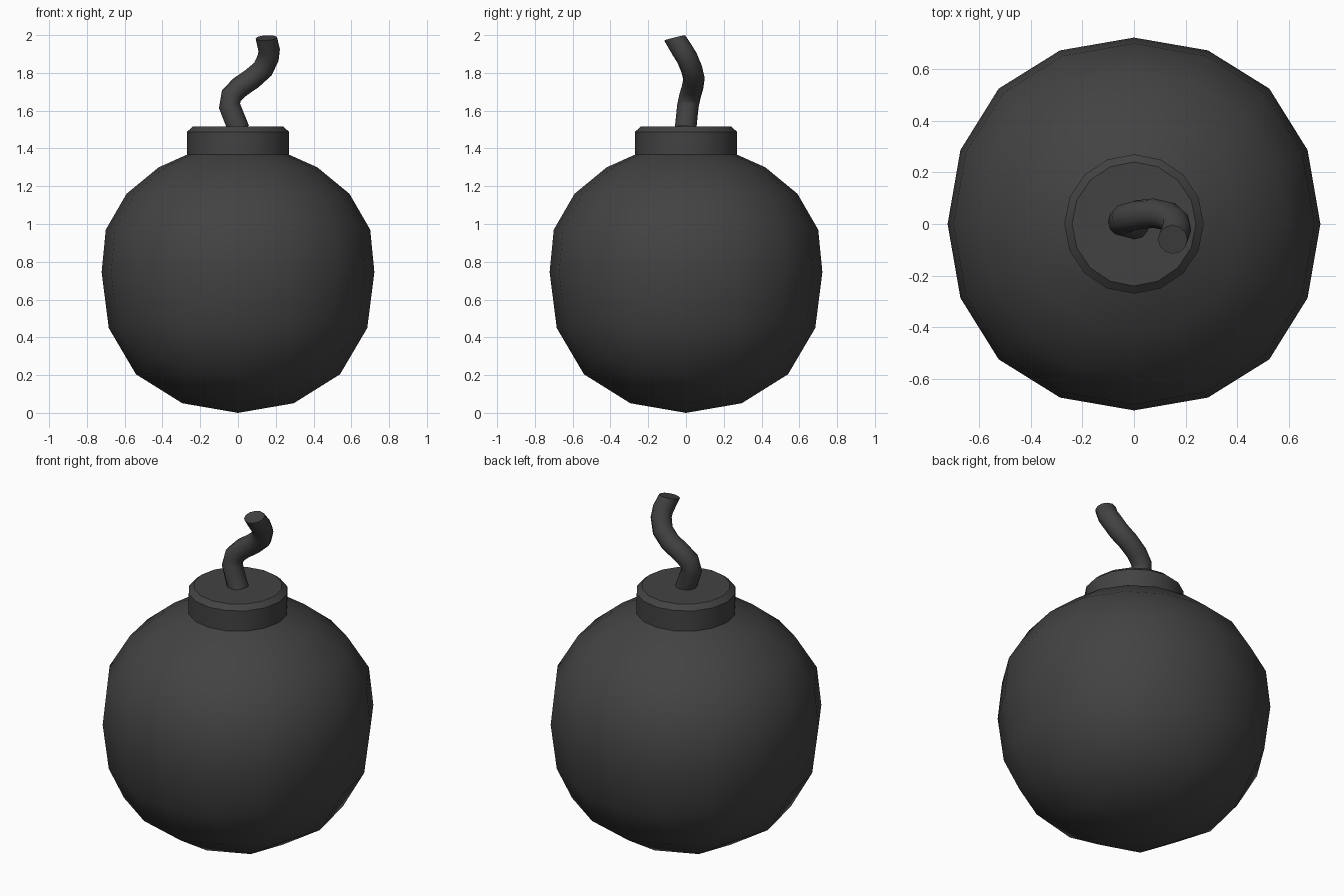
import bpy, bmesh
from math import sin, cos, pi, atan2, hypot, radians
from mathutils import Vector

if "Cube" in bpy.data.objects:
    bpy.data.objects.remove(bpy.data.objects["Cube"])

dark = bpy.data.materials.new("dark_iron")
dark.diffuse_color = (0.055, 0.055, 0.055, 1)
dark.use_nodes = True
dark.node_tree.nodes["Principled BSDF"].inputs["Base Color"].default_value = dark.diffuse_color


def bridge(bm, lower, upper):
    n = len(lower)
    for i in range(n):
        j = (i + 1) % n
        bm.faces.new((lower[i], lower[j], upper[j], upper[i]))


def finish(bm, name, angle):
    bmesh.ops.recalc_face_normals(bm, faces=bm.faces)
    mesh = bpy.data.meshes.new(name)
    bm.to_mesh(mesh)
    bm.free()
    mesh.materials.append(dark)
    obj = bpy.data.objects.new(name, mesh)
    bpy.context.collection.objects.link(obj)
    bpy.ops.object.select_all(action='DESELECT')
    obj.select_set(True)
    bpy.context.view_layer.objects.active = obj
    bpy.ops.object.shade_smooth_by_angle(angle=radians(angle))
    return obj


# body: lower half of a subdivided cube, upper half drawn up to a round neck
CENTRE = 0.745
bpy.ops.mesh.primitive_cube_add(size=2)
cage = bpy.context.object
cage.modifiers.new("round", 'SUBSURF').levels = 2
bm = bmesh.new()
bm.from_object(cage, bpy.context.evaluated_depsgraph_get())
bpy.data.objects.remove(cage)
bmesh.ops.delete(bm, geom=[v for v in bm.verts if v.co.z > 0.01], context='VERTS')
side = max(v.co.x for v in bm.verts)
low = -min(v.co.z for v in bm.verts)
for v in bm.verts:
    z = CENTRE * (1 + v.co.z / low)
    s = 0.722 / side * (1 + 0.03 * min(1, (CENTRE - z) / 0.5))
    v.co = (v.co.x * s, v.co.y * s, z)
ring = sorted((v for v in bm.verts if v.is_boundary),
              key=lambda v: atan2(v.co.y, v.co.x))
shape = [(atan2(v.co.y, v.co.x), hypot(v.co.x, v.co.y) / 0.722 - 1) for v in ring]
for r, z, square in ((0.70, 0.97, 0.9), (0.59, 1.16, 0.6),
                     (0.42, 1.30, 0.3), (0.268, 1.368, 0)):
    nxt = []
    for a, k in shape:
        q = r * (1 + square * k)
        nxt.append(bm.verts.new((q * cos(a), q * sin(a), z)))
    bridge(bm, ring, nxt)
    ring = nxt
finish(bm, "body", 45)

# collar: sixteen-sided band with a bevelled top edge
bm = bmesh.new()
ring = None
for r, z in ((0.27, 1.363), (0.27, 1.488), (0.24, 1.515)):
    nxt = [bm.verts.new((r * cos(i * pi / 8), r * sin(i * pi / 8), z)) for i in range(16)]
    if ring:
        bridge(bm, ring, nxt)
    ring = nxt
bm.faces.new(ring)
finish(bm, "collar", 30)

# fuse: round tube swept along a twisting path
path = [Vector(p) for p in (
    (0.005, -0.003, 1.50), (-0.045, 0.010, 1.625), (-0.035, 0.022, 1.68),
    (0.01, 0.035, 1.725), (0.075, 0.042, 1.77), (0.132, 0.030, 1.82),
    (0.16, 0.005, 1.88), (0.165, -0.020, 1.92), (0.15, -0.060, 1.985))]
bm = bmesh.new()
ring = None
for i, p in enumerate(path):
    t = (path[min(i + 1, len(path) - 1)] - path[max(i - 1, 0)]).normalized()
    if i == len(path) - 1:
        t = Vector((-0.05, -0.25, 1)).normalized()
    turn = Vector((0, 0, 1)).rotation_difference(t)
    nxt = []
    for k in range(12):
        a = k * pi / 6
        nxt.append(bm.verts.new(p + turn @ Vector((0.057 * cos(a), 0.057 * sin(a), 0))))
    if ring:
        bridge(bm, ring, nxt)
    ring = nxt
bm.faces.new(ring)
finish(bm, "fuse", 50)
